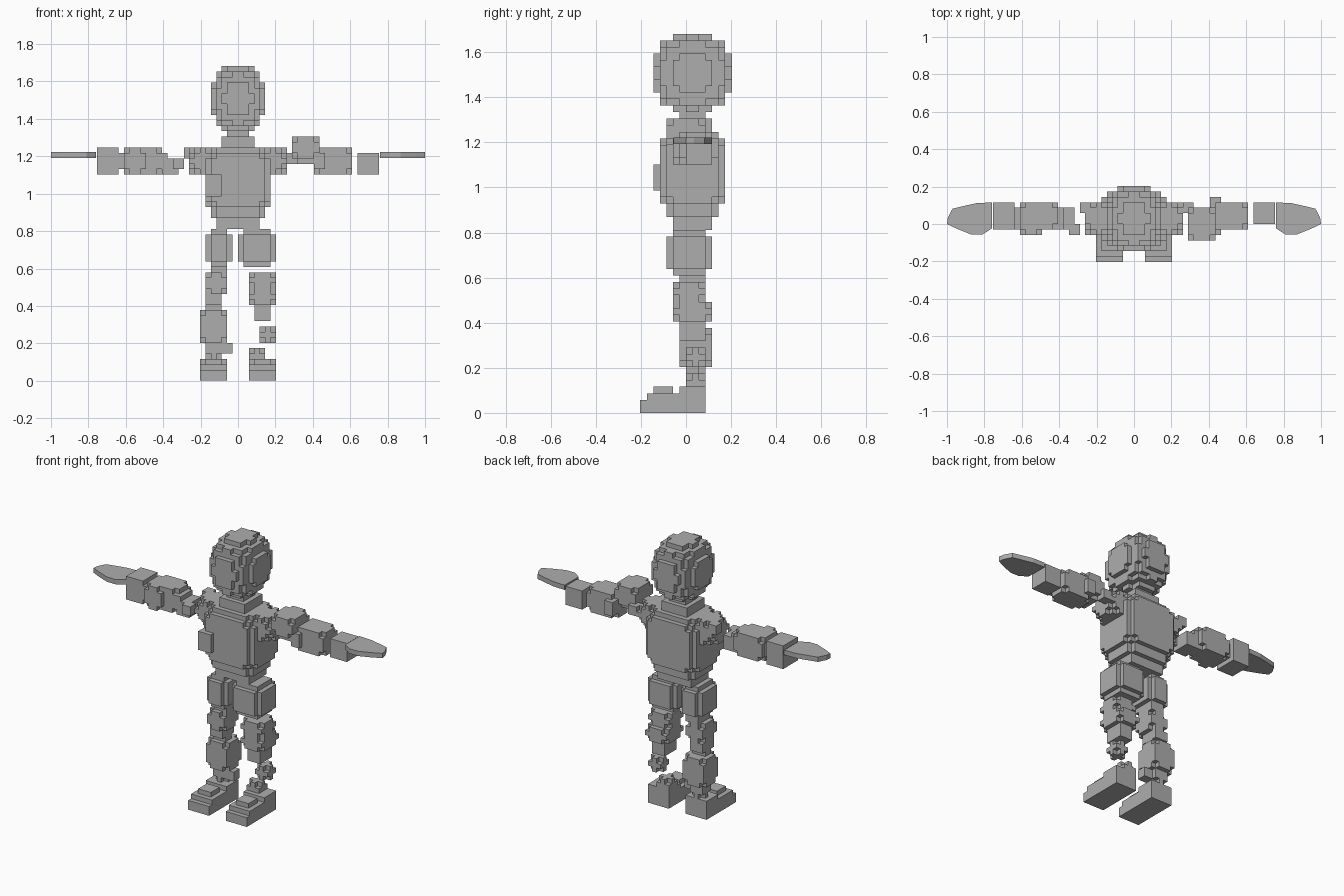
import bpy, bmesh, math
from mathutils import Vector

if "Cube" in bpy.data.objects:
    bpy.data.objects.remove(bpy.data.objects["Cube"])

V = 0.029  # edge of one cube

grey = bpy.data.materials.new("plain_grey")
grey.diffuse_color = (0.42, 0.42, 0.42, 1)
grey.use_nodes = True
grey.node_tree.nodes["Principled BSDF"].inputs["Base Color"].default_value = grey.diffuse_color


def finish(name, bm):
    bmesh.ops.recalc_face_normals(bm, faces=bm.faces)
    mesh = bpy.data.meshes.new(name)
    bm.to_mesh(mesh)
    bm.free()
    mesh.materials.append(grey)
    ob = bpy.data.objects.new(name, mesh)
    bpy.context.collection.objects.link(ob)
    return ob


def blob(x0, x1, y0, y1, z0, z1, p=3.0):
    """Cells of a rounded box between two corners, p sets how boxy it is."""
    lo, hi = (x0, y0, z0), (x1, y1, z1)
    cells = set()
    for i in range(x0, x1):
        for j in range(y0, y1):
            for k in range(z0, z1):
                d = 0
                for c, a, b in zip((i, j, k), lo, hi):
                    d += abs((c + 0.5 - (a + b) / 2) / ((b - a) / 2)) ** p
                if d <= 1:
                    cells.add((i, j, k))
    return cells


def box(x0, x1, y0, y1, z0, z1):
    return blob(x0, x1, y0, y1, z0, z1, 60)


def voxels(name, *groups):
    """Outer skin of a union of cells."""
    cells = set().union(*groups)
    bm = bmesh.new()
    verts = {}

    def vert(q):
        if q not in verts:
            verts[q] = bm.verts.new([c * V for c in q])
        return verts[q]

    for cell in cells:
        for axis in range(3):
            u, w = (axis + 1) % 3, (axis + 2) % 3
            for side in (0, 1):
                near = list(cell)
                near[axis] += 1 if side else -1
                if tuple(near) in cells:
                    continue
                loop = []
                for du, dw in ((0, 0), (1, 0), (1, 1), (0, 1)):
                    q = list(cell)
                    q[axis] += side
                    q[u] += du
                    q[w] += dw
                    loop.append(vert(tuple(q)))
                bm.faces.new(loop if side else loop[::-1])
    mesh = bpy.data.meshes.new(name)
    bm.to_mesh(mesh)
    bm.free()
    mesh.materials.append(grey)
    ob = bpy.data.objects.new(name, mesh)
    bpy.context.collection.objects.link(ob)


# Head and neck
voxels("head", blob(-5, 5, -5, 7, 46, 58, 2.45))
voxels("neck", box(-2, 2, -1, 3, 45, 47), box(-3, 3, -2, 4, 43, 45))

# Torso with tapering waist and a small chest bump
voxels("torso",
       blob(-6, 6, -4, 6, 31, 43, 5),
       blob(-5, 5, -3, 5, 29, 36, 4),
       box(-4, 4, -2, 4, 28, 32),
       blob(-6, -3, -5, -3, 34, 38, 3))

# Left arm, from shoulder to wrist
voxels("left_shoulder",
       blob(-9, -4, -2, 4, 38, 43, 3.5),
       box(-10, -8, 2, 4, 41, 43))
voxels("left_upper_arm",
       box(-12, -10, -2, 0, 39, 41),
       blob(-14, -11, -1, 3, 38, 41, 4),
       box(-15, -13, -1, 3, 39, 42))
voxels("left_forearm",
       blob(-21, -14, -1, 4, 38, 43, 4),
       blob(-21, -17, -2, 4, 38, 43, 3.5),
       box(-23, -20, -1, 3, 39, 42))
voxels("left_wrist", blob(-26, -22, -1, 4, 38, 43, 5))

# Right arm, with the raised upper arm block
voxels("right_shoulder",
       blob(4, 9, -2, 4, 38, 43, 3.5),
       box(9, 11, 2, 4, 40, 42))
voxels("right_upper_arm",
       blob(10, 15, -3, 3, 41, 45, 4),
       box(11, 15, -2, 2, 40, 42))
voxels("right_forearm",
       blob(14, 21, -1, 4, 38, 43, 5),
       box(14, 16, -2, 5, 39, 42))
voxels("right_wrist", blob(22, 26, 0, 4, 38, 42, 4))

# Flat hands
OUTLINE = [(0.76, 0.115), (0.84, 0.112), (0.92, 0.094), (0.97, 0.082),
           (0.995, 0.035), (1.0, 0.0), (0.95, -0.024), (0.87, -0.056),
           (0.81, -0.056), (0.76, -0.024)]
for side, name in ((-1, "left_hand"), (1, "right_hand")):
    bm = bmesh.new()
    face = bm.faces.new([bm.verts.new((side * x, y, 1.192)) for x, y in OUTLINE])
    top = bmesh.ops.extrude_face_region(bm, geom=[face])["geom"]
    bmesh.ops.translate(bm, vec=Vector((0, 0, 0.03)),
                        verts=[g for g in top if isinstance(g, bmesh.types.BMVert)])
    finish(name, bm)

# Left leg
voxels("left_thigh",
       blob(-6, -1, -3, 4, 21, 28, 3.2),
       box(-5, -2, -1, 3, 20, 28))
voxels("left_knee",
       blob(-6, -2, -2, 3, 16, 20, 3.5),
       blob(-6, -3, -1, 3, 13, 17, 2.4))
voxels("left_shin",
       blob(-7, -2, -1, 4, 7, 13, 4),
       blob(-6, -3, 0, 3, 4, 8, 3))
voxels("left_ankle_block", box(-3, -1, 0, 2, 5, 7))

# Right leg, broken into stacked chunks
voxels("right_thigh", blob(0, 7, -3, 4, 21, 28, 3.2))
voxels("right_knee",
       blob(2, 7, -2, 3, 17, 20, 4),
       blob(2, 7, -2, 4, 14, 17, 4),
       blob(3, 6, -1, 3, 11, 15, 3.5))
voxels("right_shin", blob(4, 7, 0, 3, 7, 10, 2))
voxels("right_ankle", blob(2, 5, 0, 3, 3, 6, 2.4))

# Stepped feet
for x0, name in ((-7, "left_foot"), (2, "right_foot")):
    x1 = x0 + 5
    voxels(name,
           box(x0, x1, -7, 3, 0, 2),
           box(x0, x1, -6, 3, 2, 3),
           box(x0 + 1, x1 - 1, -5, -2, 3, 4),
           box(x0, x1, -1, 3, 3, 4))
